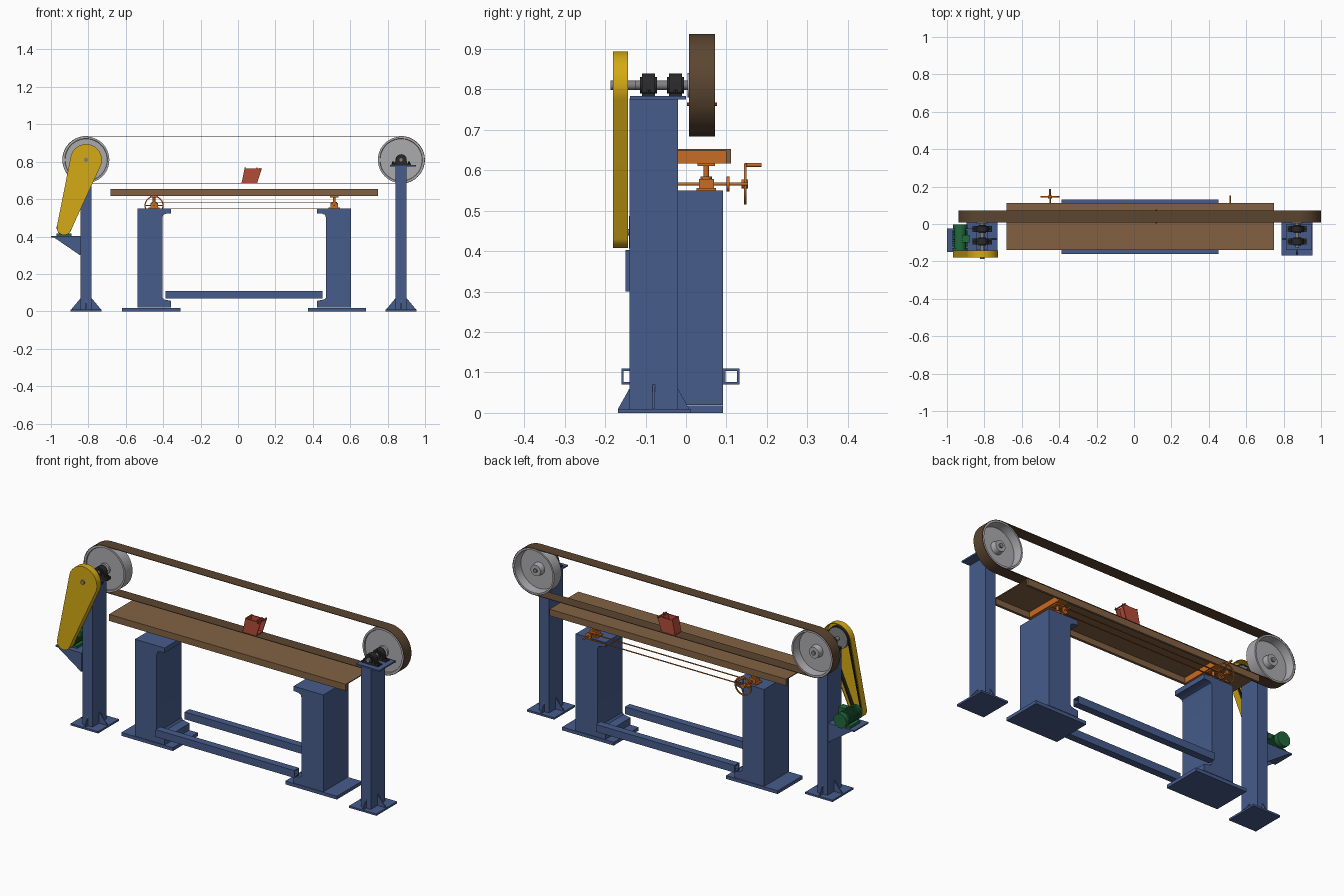
import bpy, bmesh, math
from mathutils import Vector

if "Cube" in bpy.data.objects:
    bpy.data.objects.remove(bpy.data.objects["Cube"])


def material(name, *rgb):
    m = bpy.data.materials.new(name)
    m.use_nodes = True
    m.diffuse_color = (*rgb, 1)
    m.node_tree.nodes["Principled BSDF"].inputs["Base Color"].default_value = (*rgb, 1)
    return m


BLUE = material("frame blue", 0.062, 0.107, 0.26)
BROWN = material("table brown", 0.225, 0.12, 0.055)
DARK = material("belt brown", 0.105, 0.06, 0.03)
ORANGE = material("jack orange", 0.58, 0.15, 0.017)
YELLOW = material("guard yellow", 0.66, 0.4, 0.008)
GREEN = material("motor green", 0.015, 0.14, 0.045)
GREY = material("wheel grey", 0.41, 0.405, 0.43)
STEEL = material("shaft steel", 0.22, 0.22, 0.22)
BLACK = material("bearing black", 0.022, 0.022, 0.022)
RED = material("guide red", 0.46, 0.07, 0.04)


def finish(name, bm, mat):
    bmesh.ops.recalc_face_normals(bm, faces=bm.faces)
    mesh = bpy.data.meshes.new(name)
    bm.to_mesh(mesh)
    bm.free()
    mesh.materials.append(mat)
    ob = bpy.data.objects.new(name, mesh)
    bpy.context.collection.objects.link(ob)
    return ob


def place(u, v, w, axis):
    """Put a 2D outline point (u, v) at distance w along the axis."""
    return {"x": (w, u, v), "y": (u, w, v), "z": (u, v, w)}[axis]


def prism(name, pts, lo, hi, mat, axis="y"):
    bm = bmesh.new()
    a, b = ([bm.verts.new(place(u, v, w, axis)) for u, v in pts] for w in (lo, hi))
    bm.faces.new(a)
    bm.faces.new(b)
    for i in range(len(pts)):
        j = (i + 1) % len(pts)
        bm.faces.new((a[i], a[j], b[j], b[i]))
    return finish(name, bm, mat)


def band(name, outer, inner, lo, hi, mat, axis="y"):
    """Closed hoop between two outlines with equal point counts."""
    bm = bmesh.new()
    loops = [[bm.verts.new(place(u, v, w, axis)) for u, v in pts]
             for pts, w in ((outer, lo), (outer, hi), (inner, hi), (inner, lo))]
    n = len(outer)
    for k in range(4):
        a, b = loops[k], loops[(k + 1) % 4]
        for i in range(n):
            j = (i + 1) % n
            bm.faces.new((a[i], a[j], b[j], b[i]))
    return finish(name, bm, mat)


def rect(u0, u1, v0, v1):
    return [(u0, v0), (u1, v0), (u1, v1), (u0, v1)]


def box(name, x0, x1, y0, y1, z0, z1, mat):
    return prism(name, rect(x0, x1, z0, z1), y0, y1, mat)


def circle(u, v, r, n=32):
    return [(u + r * math.cos(math.tau * i / n), v + r * math.sin(math.tau * i / n)) for i in range(n)]


def rod(name, u, v, r, lo, hi, mat, axis="y", n=24):
    return prism(name, circle(u, v, r, n), lo, hi, mat, axis)


def wrap(c1, r1, c2, r2, n=32):
    """Outline of a belt pulled around two circles."""
    d = Vector(c2) - Vector(c1)
    a, b = math.atan2(d.y, d.x), math.acos((r1 - r2) / d.length)
    pts = []
    for c, r, s, e in ((c1, r1, a + b, a + math.tau - b), (c2, r2, a - b, a + b)):
        for i in range(n + 1):
            t = s + (e - s) * i / n
            pts.append((c[0] + r * math.cos(t), c[1] + r * math.sin(t)))
    return pts


def lathe(name, x, z, profile, mat, n=64):
    """Turn a closed (radius, y) profile about an axis along y."""
    bm = bmesh.new()
    rings = [[bm.verts.new((px, y, pz)) for px, pz in circle(x, z, r, n)] for r, y in profile]
    for k, a in enumerate(rings):
        b = rings[(k + 1) % len(rings)]
        for i in range(n):
            j = (i + 1) % n
            bm.faces.new((a[i], a[j], b[j], b[i]))
    return finish(name, bm, mat)


# Wheels, shafts, bearings and columns
LEFT, RIGHT, AXLE = -0.812, 0.872, 0.81
wheel = [(0.011, 0.004), (0.03, 0.004), (0.03, 0.014), (0.112, 0.014), (0.114, 0.008),
         (0.124, 0.008), (0.124, 0.071), (0.115, 0.071), (0.11, 0.024), (0.034, 0.024),
         (0.03, 0.055), (0.011, 0.055)]
for side, x, shaft_end in (("right", LEFT, -0.187), ("left", RIGHT, -0.125)):
    lathe(side + "_wheel", x, AXLE, wheel, GREY)
    rod(side + "_shaft", x, AXLE, 0.0115, shaft_end, 0.062, STEEL)
    for i, y in enumerate((-0.093, -0.026)):
        arch = [(x + 0.029 * math.cos(t * math.pi / 12), AXLE + 0.029 * math.sin(t * math.pi / 12))
                for t in range(13)]
        prism(f"{side}_bearing_{i}", arch + [(x - 0.033, 0.792), (x - 0.052, 0.79), (x - 0.052, 0.777),
              (x + 0.052, 0.777), (x + 0.052, 0.79), (x + 0.033, 0.792)], y - 0.016, y + 0.016, BLACK)
        rod(f"{side}_bearing_collar_{i}", x, AXLE, 0.02, y - 0.021, y + 0.021, BLACK)
        for s in (-1, 1):
            rod(f"{side}_bearing_bolt_{i}", x + s * 0.042, y, 0.006, 0.788, 0.8, BLACK, "z", 6)
    box(side + "_column", x - 0.03, x + 0.03, -0.14, -0.02, 0.01, 0.777, BLUE)
    box(side + "_column_foot", x - 0.083, x + 0.083, -0.168, 0.012, 0, 0.01, BLUE)
    for s in (-1, 1):
        prism(side + "_side_gusset", [(x + s * 0.03, 0.01), (x + s * 0.08, 0.01), (x + s * 0.03, 0.07)],
              -0.083, -0.077, BLUE)
        prism(side + "_end_gusset", [(-0.08 + s * 0.06, 0.01), (-0.08 + s * 0.088, 0.01),
              (-0.08 + s * 0.06, 0.06)], x - 0.003, x + 0.003, BLUE, "x")
box("left_column_cap", RIGHT - 0.06, RIGHT + 0.08, -0.138, 0, 0.775, 0.783, BLUE)

# Long abrasive belt
ends = (LEFT, AXLE), (RIGHT, AXLE)
band("belt", wrap(ends[0], 0.127, ends[1], 0.127), wrap(ends[0], 0.124, ends[1], 0.124),
     0.007, 0.072, DARK)

# Drive guard, open at the rear, with pulleys and drive belt
top, low = (LEFT, AXLE), (-0.93, 0.447)
outline = wrap(top, 0.084, low, 0.039)
prism("guard_face", outline, -0.18, -0.176, YELLOW)
band("guard_rim", outline, wrap(top, 0.08, low, 0.035), -0.177, -0.143, YELLOW)
band("drive_belt", wrap(top, 0.064, low, 0.027), wrap(top, 0.058, low, 0.021), -0.168, -0.15, BLACK)
rod("large_pulley", *top, 0.058, -0.167, -0.151, STEEL)
rod("small_pulley", *low, 0.021, -0.167, -0.151, STEEL)

# Motor and its bracket
mx, mz = low
rod("motor_body", mx, mz, 0.033, -0.135, -0.015, GREEN)
rod("motor_axle", mx, mz, 0.008, -0.168, -0.13, STEEL)
for i in range(9):
    y = -0.115 + i * 0.01
    rod("motor_fin", mx, mz, 0.038, y, y + 0.004, GREEN)
rod("motor_flange", mx, mz, 0.04, -0.141, -0.128, GREEN)
rod("motor_fan_cover", mx, mz, 0.039, -0.026, -0.002, GREEN)
box("motor_terminal_box", mx + 0.01, mx + 0.05, -0.1, -0.06, mz + 0.012, mz + 0.042, GREEN)
box("motor_feet", mx - 0.04, mx + 0.04, -0.12, -0.035, 0.403, 0.416, GREEN)
box("motor_shelf", -1, LEFT - 0.03, -0.15, -0.025, 0.396, 0.403, BLUE)
box("motor_bracket_back", LEFT - 0.036, LEFT - 0.03, -0.15, -0.025, 0.3, 0.4, BLUE)
for y in (-0.15, -0.031):
    prism("motor_bracket_web", [(-0.985, 0.396), (LEFT - 0.033, 0.396), (LEFT - 0.033, 0.3)],
          y, y + 0.006, BLUE)

# Table: shallow channel, open below and at the ends
MID = 0.033
T0, T1 = MID - 0.716, MID + 0.716
prism("table", [(-0.139, 0.617), (-0.125, 0.617), (-0.125, 0.648), (0.099, 0.648), (0.099, 0.617),
                (0.111, 0.617), (0.111, 0.653), (-0.139, 0.653)], T0, T1, BROWN, "x")

# Pedestals and lifting jacks
for side, s in (("right", -1), ("left", 1)):
    profile = [(0.57, 0.02), (0.57, 0.55), (0.39, 0.55), (0.39, 0.524), (0.418, 0.522), (0.432, 0.516),
               (0.438, 0.5), (0.438, 0.075), (0.43, 0.064), (0.39, 0.056), (0.39, 0.02)]
    prism(side + "_pedestal", [(MID + s * u, v) for u, v in profile], -0.124, 0.092, BLUE)
    a, b = sorted((MID + s * 0.34, MID + s * 0.652))
    box(side + "_pedestal_foot", a, b, -0.124, 0.092, 0, 0.018, BLUE)
    x = MID + s * 0.482
    box(side + "_table_crossbar", x - 0.028, x + 0.028, -0.125, 0.099, 0.617, 0.648, ORANGE)
    box(side + "_jack_base", x - 0.03, x + 0.03, 0.026, 0.074, 0.549, 0.556, ORANGE)
    box(side + "_jack_housing", x - 0.02, x + 0.02, 0.032, 0.069, 0.555, 0.578, ORANGE)
    rod(side + "_jack_collar", x, 0.05, 0.014, 0.576, 0.585, ORANGE, "z")
    rod(side + "_jack_screw", x, 0.05, 0.007, 0.58, 0.613, ORANGE, "z")
    box(side + "_jack_cap", x - 0.022, x + 0.022, 0.029, 0.072, 0.61, 0.618, ORANGE)
    rod(side + "_jack_shaft", x, 0.566, 0.004, -0.02, 0.153, ORANGE)
    rod(side + "_sprocket", x, 0.566, 0.016, 0.1, 0.106, ORANGE)

# Chain linking the jacks
ends = (MID - 0.482, 0.566), (MID + 0.482, 0.566)
band("jack_chain", wrap(*[k for c in ends for k in (c, 0.019)], 12),
     wrap(*[k for c in ends for k in (c, 0.016)], 12), 0.1, 0.107, ORANGE)

# Handwheel with crank handle
hx, hz = ends[0]
band("handwheel_rim", circle(hx, hz, 0.051), circle(hx, hz, 0.045), 0.143, 0.149, ORANGE)
rod("handwheel_hub", hx, hz, 0.011, 0.137, 0.153, ORANGE)
box("handwheel_spoke_across", hx - 0.047, hx + 0.047, 0.144, 0.148, hz - 0.003, hz + 0.003, ORANGE)
box("handwheel_spoke_upright", hx - 0.003, hx + 0.003, 0.144, 0.148, hz - 0.047, hz + 0.047, ORANGE)
rod("handwheel_handle", hx, hz + 0.047, 0.005, 0.146, 0.187, ORANGE)

# Hollow tie rails between the pedestals
for name, y in (("front_rail", -0.16), ("rear_rail", 0.092)):
    band(name, rect(y, y + 0.04, 0.07, 0.11), rect(y + 0.006, y + 0.034, 0.076, 0.104),
         MID - 0.42, MID + 0.42, BLUE, "x")

# Hand-held guide block over the lower belt run
for y in (0.012, 0.062):
    prism("guide_cheek", [(0.02, 0.69), (0.103, 0.69), (0.128, 0.765), (0.036, 0.765)], y, y + 0.005, RED)
prism("guide_back", [(0.02, 0.69), (0.026, 0.69), (0.042, 0.768), (0.036, 0.768)], 0.012, 0.067, RED)
prism("guide_slope", [(0.075, 0.69), (0.081, 0.69), (0.104, 0.768), (0.098, 0.768)], 0.012, 0.067, RED)
box("guide_floor", 0.02, 0.103, 0.012, 0.067, 0.686, 0.692, RED)
rod("guide_pin", 0.118, 0.763, 0.004, 0.002, 0.077, RED, n=12)

# Smooth the round parts, keep hard edges
bpy.ops.object.select_all(action="DESELECT")
for ob in bpy.context.collection.objects:
    if ob.type == "MESH":
        ob.select_set(True)
        bpy.context.view_layer.objects.active = ob
bpy.ops.object.shade_smooth_by_angle(angle=math.radians(30))
